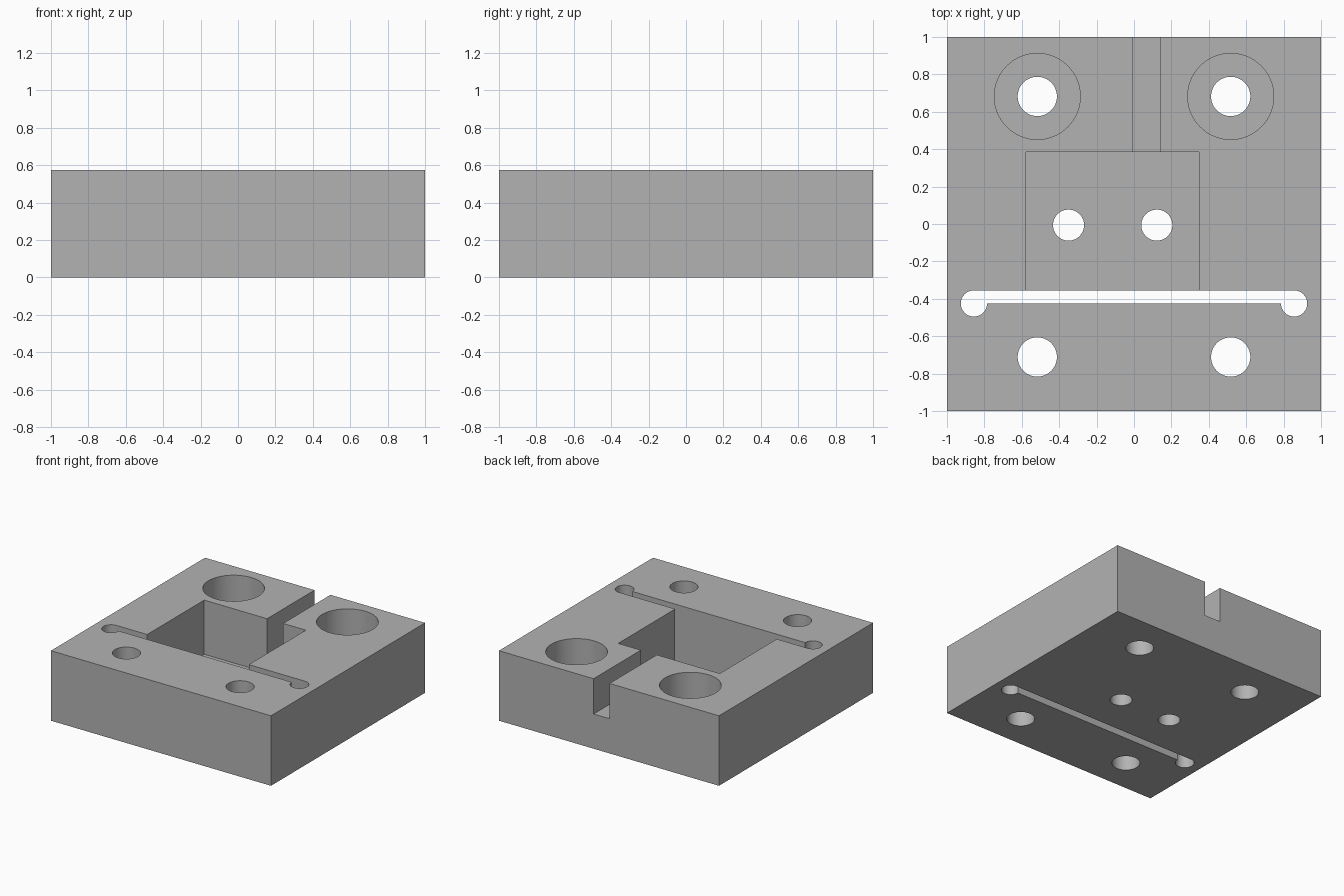
import bpy
import bmesh
import math

if "Cube" in bpy.data.objects:
    bpy.data.objects.remove(bpy.data.objects["Cube"])

HEIGHT = 0.575
OVER = 0.1  # how far cutters overshoot the open sides


def prism(name, outline, z0, z1):
    """Extrude a closed counter-clockwise outline from z0 to z1."""
    bm = bmesh.new()
    face = bm.faces.new([bm.verts.new((x, y, z0)) for x, y in outline])
    out = bmesh.ops.extrude_face_region(bm, geom=[face])
    verts = [v for v in out["geom"] if isinstance(v, bmesh.types.BMVert)]
    bmesh.ops.translate(bm, verts=verts, vec=(0, 0, z1 - z0))
    bmesh.ops.recalc_face_normals(bm, faces=bm.faces)
    mesh = bpy.data.meshes.new(name)
    bm.to_mesh(mesh)
    bm.free()
    obj = bpy.data.objects.new(name, mesh)
    bpy.context.collection.objects.link(obj)
    return obj


def rect(x0, x1, y0, y1):
    return [(x0, y0), (x1, y0), (x1, y1), (x0, y1)]


def arc(cx, cy, r, a0, a1, steps):
    angles = [math.radians(a0 + (a1 - a0) * i / steps) for i in range(steps + 1)]
    return [(cx + r * math.cos(a), cy + r * math.sin(a)) for a in angles]


def circle(cx, cy, r):
    return arc(cx, cy, r, 0, 360, 64)[:-1]


# Solid mounting block
block = prism("mounting_block", rect(-1, 1, -1, 1), 0, HEIGHT)
metal = bpy.data.materials.new("plain grey")
metal.diffuse_color = (0.45, 0.45, 0.45, 1)
metal.use_nodes = True
metal.node_tree.nodes["Principled BSDF"].inputs["Base Color"].default_value = metal.diffuse_color
block.data.materials.append(metal)


def cut(name, outline, floor):
    """Remove an outline from the block, from the top down to the floor height."""
    cutter = prism(name, outline, floor, HEIGHT + OVER)
    cutter.hide_render = True
    mod = block.modifiers.new(name, "BOOLEAN")
    mod.operation = "DIFFERENCE"
    mod.solver = "EXACT"
    mod.object = cutter
    bpy.context.view_layer.objects.active = block
    bpy.ops.object.modifier_apply(modifier=mod.name)
    bpy.data.objects.remove(cutter)


# Flexure slot through the block, with a round relief at each end
SX, SY, SR = 0.856, -0.425, 0.07
slot = arc(-SX, SY, SR, 90, 360, 40) + arc(SX, SY, SR, 180, 450, 40)
cut("flexure_slot", slot, -OVER)

# Square pocket opening into the slot, and the channel leading out the back
cut("pocket", rect(-0.577, 0.347, -0.39, 0.385), 0.13)
cut("back_channel", rect(-0.005, 0.14, 0.3, 1 + OVER), 0.285)

# Bolt holes at the corners, the rear pair counterbored
for x in (-0.517, 0.517):
    cut("counterbore", circle(x, 0.682, 0.23), 0.2)
    cut("rear_hole", circle(x, 0.682, 0.105), -OVER)
    cut("front_hole", circle(x, -0.711, 0.105), -OVER)

# Smaller holes in the pocket floor
for x in (-0.35, 0.122):
    cut("pocket_hole", circle(x, -0.006, 0.083), -OVER)

# Smooth the round walls, keep the edges crisp
bpy.ops.object.select_all(action="DESELECT")
block.select_set(True)
bpy.context.view_layer.objects.active = block
bpy.ops.object.shade_smooth_by_angle(angle=math.radians(30))
